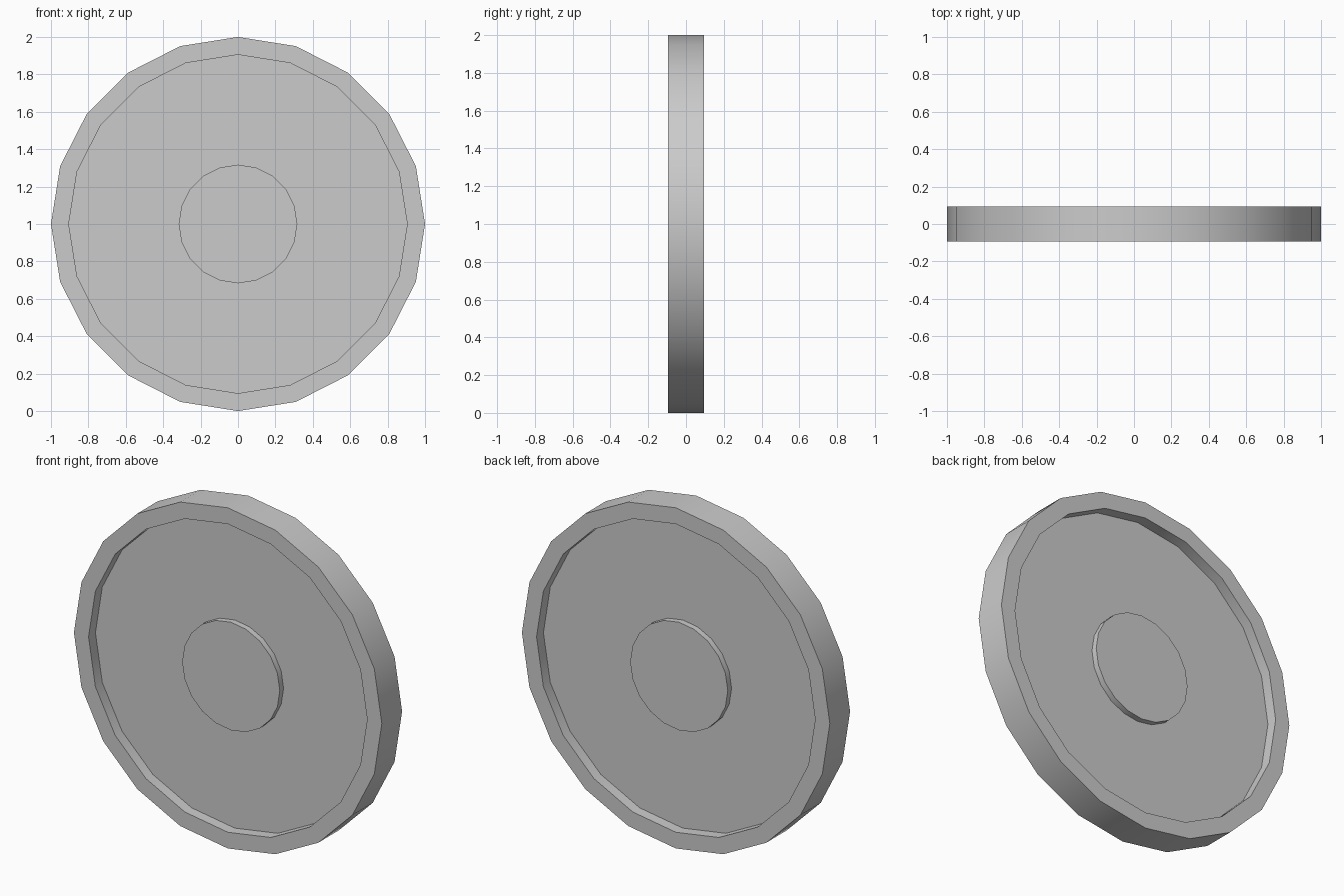
import bpy, bmesh
from math import sin, cos, tau, radians

if "Cube" in bpy.data.objects:
    bpy.data.objects.remove(bpy.data.objects["Cube"])

SIDES = 20
# Half cross-section: (radius, distance from the middle plane)
HALF = [(0.317, 0.065), (0.317, 0.03), (0.905, 0.03), (0.905, 0.094), (1.0, 0.094)]
# Front half, then mirrored back half
PROFILE = [(r, -d) for r, d in HALF] + [(r, d) for r, d in reversed(HALF)]

# Wheel: raised hub, recessed web and outer rim, turned about the y axis
bm = bmesh.new()
rings = [[bm.verts.new((r * cos(tau * i / SIDES), y, 1 + r * sin(tau * i / SIDES)))
          for i in range(SIDES)] for r, y in PROFILE]
for a, b in zip(rings, rings[1:]):
    for i in range(SIDES):
        j = (i + 1) % SIDES
        bm.faces.new((a[i], a[j], b[j], b[i]))

# Hub caps
bm.faces.new(rings[0])
bm.faces.new(rings[-1])
bmesh.ops.recalc_face_normals(bm, faces=bm.faces[:])

mesh = bpy.data.meshes.new("wheel")
bm.to_mesh(mesh)
bm.free()
wheel = bpy.data.objects.new("wheel", mesh)
bpy.context.collection.objects.link(wheel)

# Smooth around the rim, sharp at the steps
bpy.context.view_layer.objects.active = wheel
wheel.select_set(True)
bpy.ops.object.shade_smooth_by_angle(angle=radians(30))
